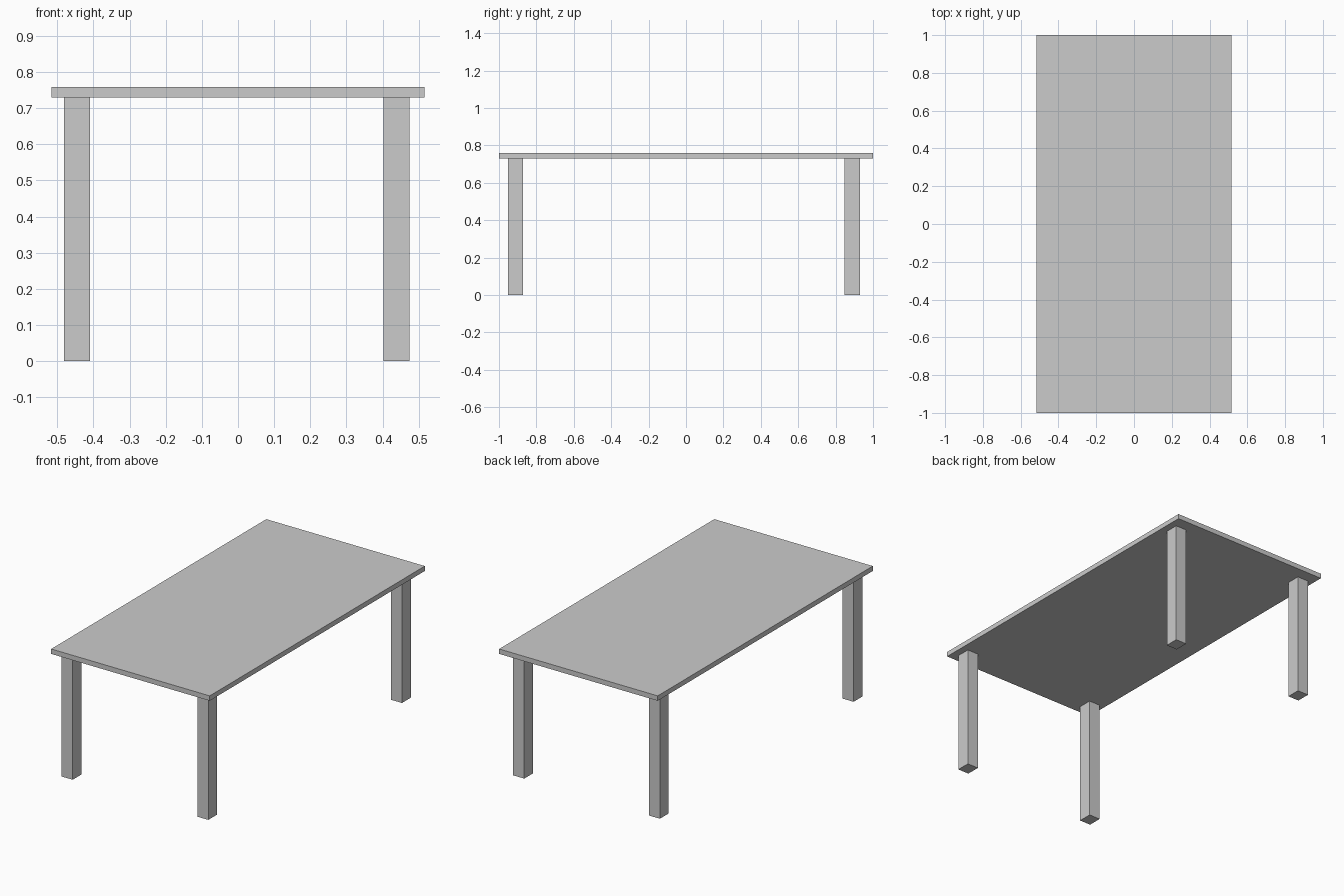
import bpy

if "Cube" in bpy.data.objects:
    bpy.data.objects.remove(bpy.data.objects["Cube"])


def box(name, lo, hi):
    """Axis-aligned box between two corners, with its size applied."""
    centre = [(a + b) / 2 for a, b in zip(lo, hi)]
    bpy.ops.mesh.primitive_cube_add(size=1, location=centre)
    ob = bpy.context.object
    ob.name = name
    ob.scale = [b - a for a, b in zip(lo, hi)]
    bpy.ops.object.transform_apply(location=False, rotation=False, scale=True)
    return ob


TOP, UNDERSIDE = 0.759, 0.73
LEG_X, LEG_Y = 0.072, 0.082

# Thin rectangular top
box("table_top", (-0.516, -1, UNDERSIDE), (0.516, 1, TOP))

# Four legs, set slightly off-centre under the top
for side, x in (("left", -0.481), ("right", 0.402)):
    for end, y in (("front", -0.953), ("back", 0.848)):
        box(f"{end}_{side}_leg", (x, y, 0), (x + LEG_X, y + LEG_Y, UNDERSIDE))
